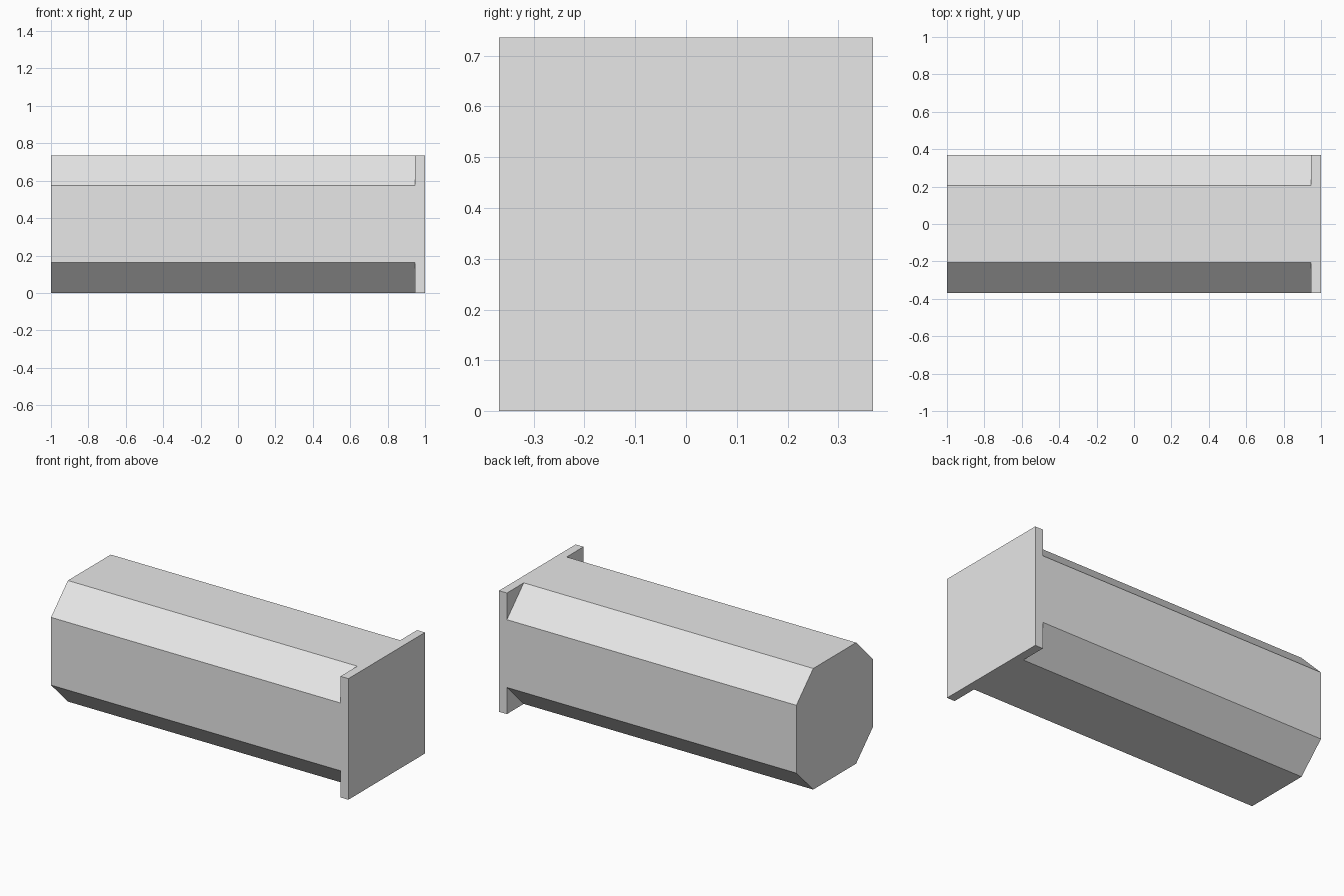
import bpy
import bmesh

cube = bpy.data.objects.get("Cube")
if cube:
    bpy.data.objects.remove(cube, do_unlink=True)

HALF = 0.368      # half of the width and height
CUT = 0.162       # corner bevel of the shaft
JOINT = 0.947     # where the shaft meets the end plate

grey = bpy.data.materials.new("light_grey")
grey.use_nodes = True
grey.diffuse_color = (0.8, 0.8, 0.8, 1)
grey.node_tree.nodes["Principled BSDF"].inputs["Base Color"].default_value = (0.8, 0.8, 0.8, 1)


def prism(name, profile, x0, x1):
    """Extrude a closed (y, z) profile along x."""
    bm = bmesh.new()
    base = bm.faces.new([bm.verts.new((x0, y, z + HALF)) for y, z in profile])
    new = bmesh.ops.extrude_face_region(bm, geom=[base], use_keep_orig=True)["geom"]
    verts = [v for v in new if isinstance(v, bmesh.types.BMVert)]
    bmesh.ops.translate(bm, verts=verts, vec=(x1 - x0, 0, 0))
    bmesh.ops.recalc_face_normals(bm, faces=bm.faces)
    mesh = bpy.data.meshes.new(name)
    bm.to_mesh(mesh)
    bm.free()
    mesh.materials.append(grey)
    obj = bpy.data.objects.new(name, mesh)
    bpy.context.collection.objects.link(obj)
    return obj


# Eight-sided shaft: a square with its corners cut off
h, f = HALF, HALF - CUT
octagon = [(h, -f), (h, f), (f, h), (-f, h), (-h, f), (-h, -f), (-f, -h), (f, -h)]
prism("shaft", octagon, -1, JOINT)

# Square plate closing the left end
square = [(h, -h), (h, h), (-h, h), (-h, -h)]
prism("end_plate", square, JOINT, 1)
